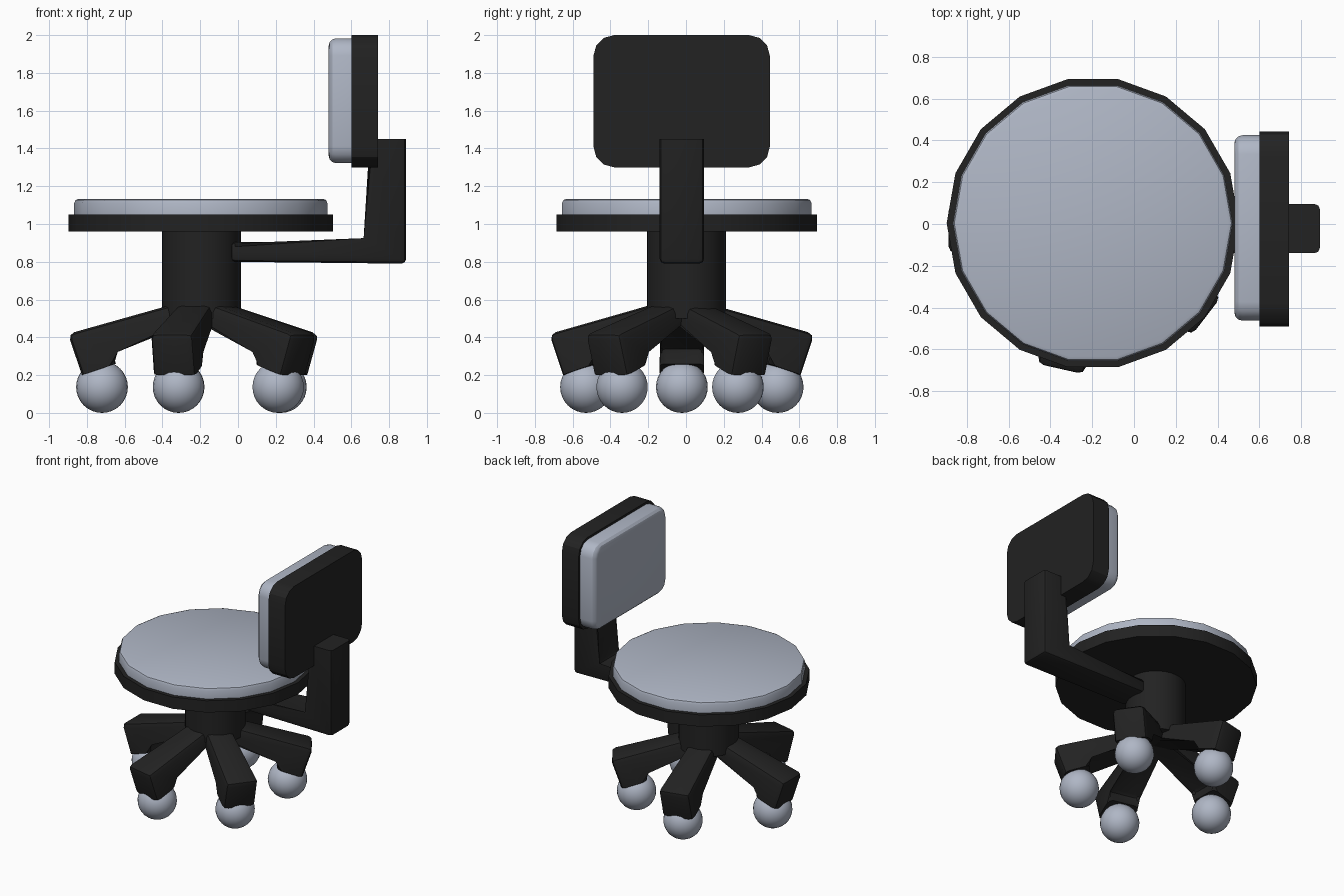
import bpy, bmesh, math
from mathutils import Matrix, Vector

if "Cube" in bpy.data.objects:
    bpy.data.objects.remove(bpy.data.objects["Cube"])


def material(name, rgb):
    m = bpy.data.materials.new(name)
    m.diffuse_color = (*rgb, 1)
    m.use_nodes = True
    m.node_tree.nodes["Principled BSDF"].inputs["Base Color"].default_value = m.diffuse_color
    return m


DARK = material("black plastic", (0.016, 0.016, 0.016))
GREY = material("grey fabric", (0.43, 0.47, 0.56))
HUB = Vector((-0.20, -0.022, 0))
SEAT = (-0.197, 0.004)


def finish(bm, name, mat, angle=30):
    bmesh.ops.recalc_face_normals(bm, faces=bm.faces[:])
    me = bpy.data.meshes.new(name)
    bm.to_mesh(me)
    bm.free()
    me.materials.append(mat)
    ob = bpy.data.objects.new(name, me)
    bpy.context.collection.objects.link(ob)
    bpy.ops.object.select_all(action='DESELECT')
    ob.select_set(True)
    bpy.context.view_layer.objects.active = ob
    bpy.ops.object.shade_smooth_by_angle(angle=math.radians(angle))
    return ob


def bevel(bm, edges, width, segments):
    bmesh.ops.bevel(bm, geom=edges, offset=width, segments=segments,
                    profile=0.5, affect='EDGES', clamp_overlap=True)


def disc(name, mat, center, radius, z0, z1, sides, rim=0):
    bm = bmesh.new()
    bmesh.ops.create_cone(bm, cap_ends=True, segments=sides, radius1=radius,
                          radius2=radius, depth=z1 - z0,
                          matrix=Matrix.Translation((*center, (z0 + z1) / 2)))
    # put a corner exactly on the x axis
    bm.verts.ensure_lookup_table()
    first = bm.verts[0].co
    a = math.atan2(first.y - center[1], first.x - center[0])
    bmesh.ops.rotate(bm, cent=(*center, 0), matrix=Matrix.Rotation(-a, 3, 'Z'), verts=bm.verts[:])
    if rim:
        bevel(bm, [e for e in bm.edges if all(v.co.z > z1 - 1e-4 for v in e.verts)], rim, 2)
    return finish(bm, name, mat)


def plate(name, mat, x, y, z, corner, rim=0):
    bm = bmesh.new()
    bmesh.ops.create_cube(bm, size=1)
    for v in bm.verts:
        v.co = [(p[0] + p[1]) / 2 + c * (p[1] - p[0]) for p, c in zip((x, y, z), v.co)]
    bevel(bm, [e for e in bm.edges if abs(e.verts[0].co.x - e.verts[1].co.x) > 0.01], corner, 3)
    if rim:
        bevel(bm, [e for e in bm.edges if all(v.co.x < x[0] + 1e-4 for v in e.verts)], rim, 3)
    return finish(bm, name, mat)


def bar(name, mat, profile, width_at, sharp, width, matrix):
    """Extrude a side profile (r, z) sideways, bevelling all but the sharp edges."""
    bm = bmesh.new()
    sides = [[bm.verts.new((r, s * width_at(r) / 2, z)) for r, z in profile] for s in (-1, 1)]
    bm.faces.new(sides[0])
    bm.faces.new(sides[1][::-1])
    n = len(profile)
    for i in range(n):
        j = (i + 1) % n
        bm.faces.new((sides[0][i], sides[1][i], sides[1][j], sides[0][j]))
    bevel(bm, [e for e in bm.edges if not all(sharp(v.co) for v in e.verts)], width, 2)
    bmesh.ops.transform(bm, matrix=matrix, verts=bm.verts[:])
    return finish(bm, name, mat, 35)


# Seat and column
disc("seat_base", DARK, SEAT, 0.70, 0.96, 1.05, 18)
disc("seat_cushion", GREY, SEAT, 0.67, 1.05, 1.133, 18, rim=0.022)
disc("column", DARK, (-0.194, 0.002), 0.209, 0.50, 0.97, 32)

# Backrest and its L-shaped support
plate("backrest_shell", DARK, (0.60, 0.742), (-0.49, 0.444), (1.30, 2.0), 0.11)
plate("backrest_cushion", GREY, (0.48, 0.60), (-0.463, 0.425), (1.322, 1.983), 0.09, rim=0.04)
bar("backrest_support", DARK,
    [(-0.04, 0.80), (0.89, 0.79), (0.89, 1.45), (0.69, 1.45), (0.69, 0.90), (-0.04, 0.905)],
    lambda r: 0.235, lambda c: c.z > 1.4, 0.025, Matrix.Translation((0, HUB.y, 0)))

# Five bent legs with ball casters
LEG = [(0.0, 0.615), (0.70, 0.418), (0.626, 0.20), (0.447, 0.26), (0.485, 0.345), (0.0, 0.49)]
for i, deg in enumerate((34.8, 102.7, 180, 257.3, 322.5), 1):
    turn = Matrix.Translation(HUB) @ Matrix.Rotation(math.radians(deg), 4, 'Z')
    bar(f"leg_{i}", DARK, LEG, lambda r: 0.18 + 0.055 * min(r / 0.45, 1),
        lambda c: c.z < 0.3 or c.x < 0.05, 0.035, turn)
    bm = bmesh.new()
    bmesh.ops.create_uvsphere(bm, u_segments=24, v_segments=16, radius=0.137,
                              matrix=turn @ Matrix.Translation((0.52, 0, 0.137)))
    finish(bm, f"caster_{i}", GREY, 60)
